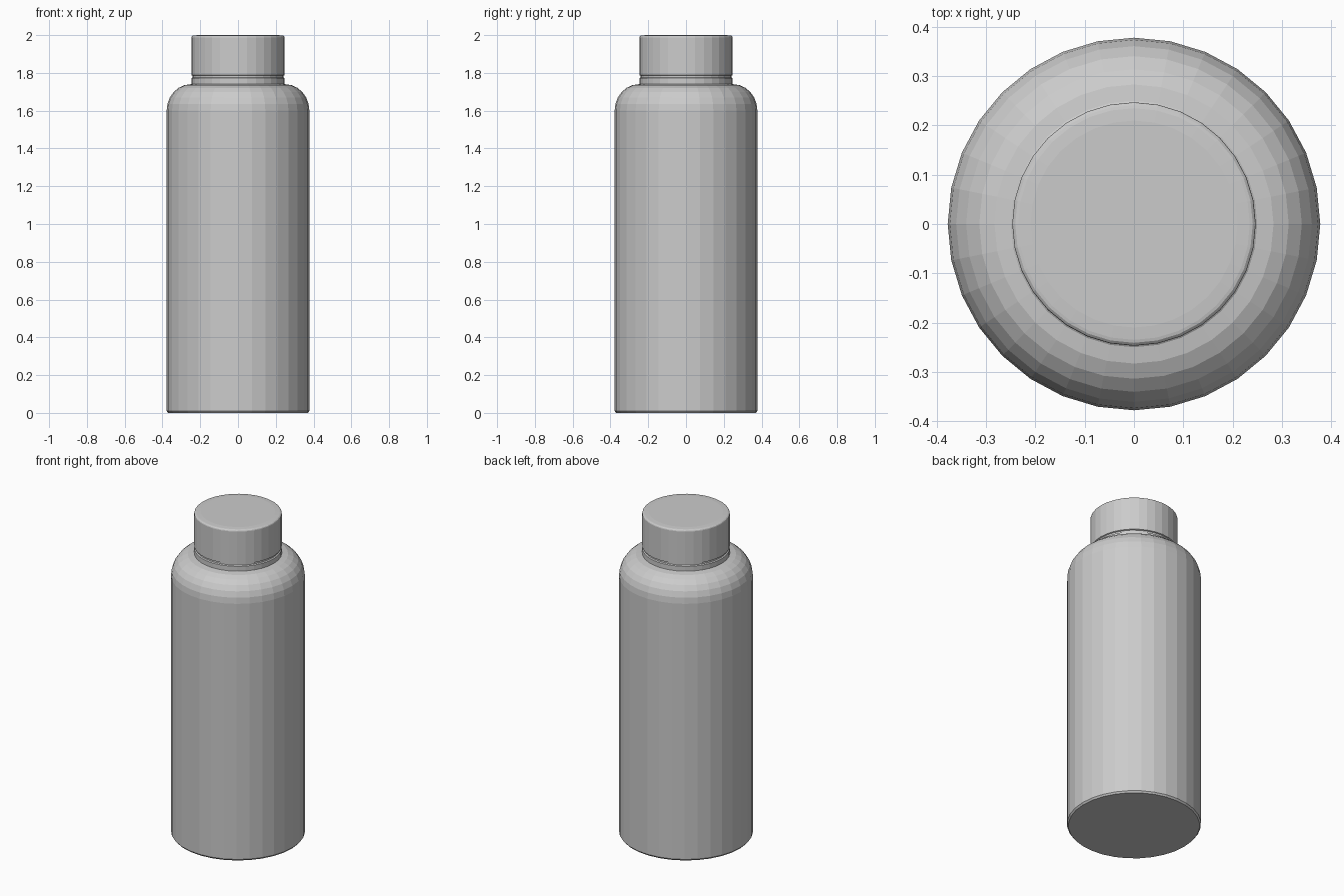
import bpy, bmesh, math

if "Cube" in bpy.data.objects:
    bpy.data.objects.remove(bpy.data.objects["Cube"])

SIDES = 32


def lathe(name, profile):
    """Revolve an (r, z) profile, listed bottom to top, and close both ends."""
    bm = bmesh.new()
    rings = []
    for r, z in profile:
        rings.append([bm.verts.new((r * math.cos(2 * math.pi * i / SIDES),
                                    r * math.sin(2 * math.pi * i / SIDES), z))
                      for i in range(SIDES)])
    for a, b in zip(rings, rings[1:]):
        for i in range(SIDES):
            j = (i + 1) % SIDES
            bm.faces.new((a[i], a[j], b[j], b[i]))
    bm.faces.new(rings[0][::-1])
    bm.faces.new(rings[-1])
    mesh = bpy.data.meshes.new(name)
    bm.to_mesh(mesh)
    bm.free()
    obj = bpy.data.objects.new(name, mesh)
    bpy.context.collection.objects.link(obj)
    return obj


def arc(cr, cz, rr, rz, steps):
    """Quarter ellipse from the outer side up to the top."""
    return [(cr + rr * math.cos(t * math.pi / 2 / steps),
             cz + rz * math.sin(t * math.pi / 2 / steps)) for t in range(steps + 1)]


# Bottle body: chamfered foot, straight wall, rounded shoulder, short neck
body = [(0.37, 0.0), (0.378, 0.01)]
body += arc(0.25, 1.6, 0.128, 0.14, 6)
body += [(0.247, 1.742), (0.247, 1.772), (0.24, 1.776), (0.24, 1.786)]
lathe("bottle_body", body)

# Screw cap: straight wall with a softly rounded top rim
cap = [(0.24, 1.785), (0.247, 1.788)]
cap += arc(0.235, 1.988, 0.012, 0.01, 3)
cap += [(0.21, 2.0)]
lathe("bottle_cap", cap)
